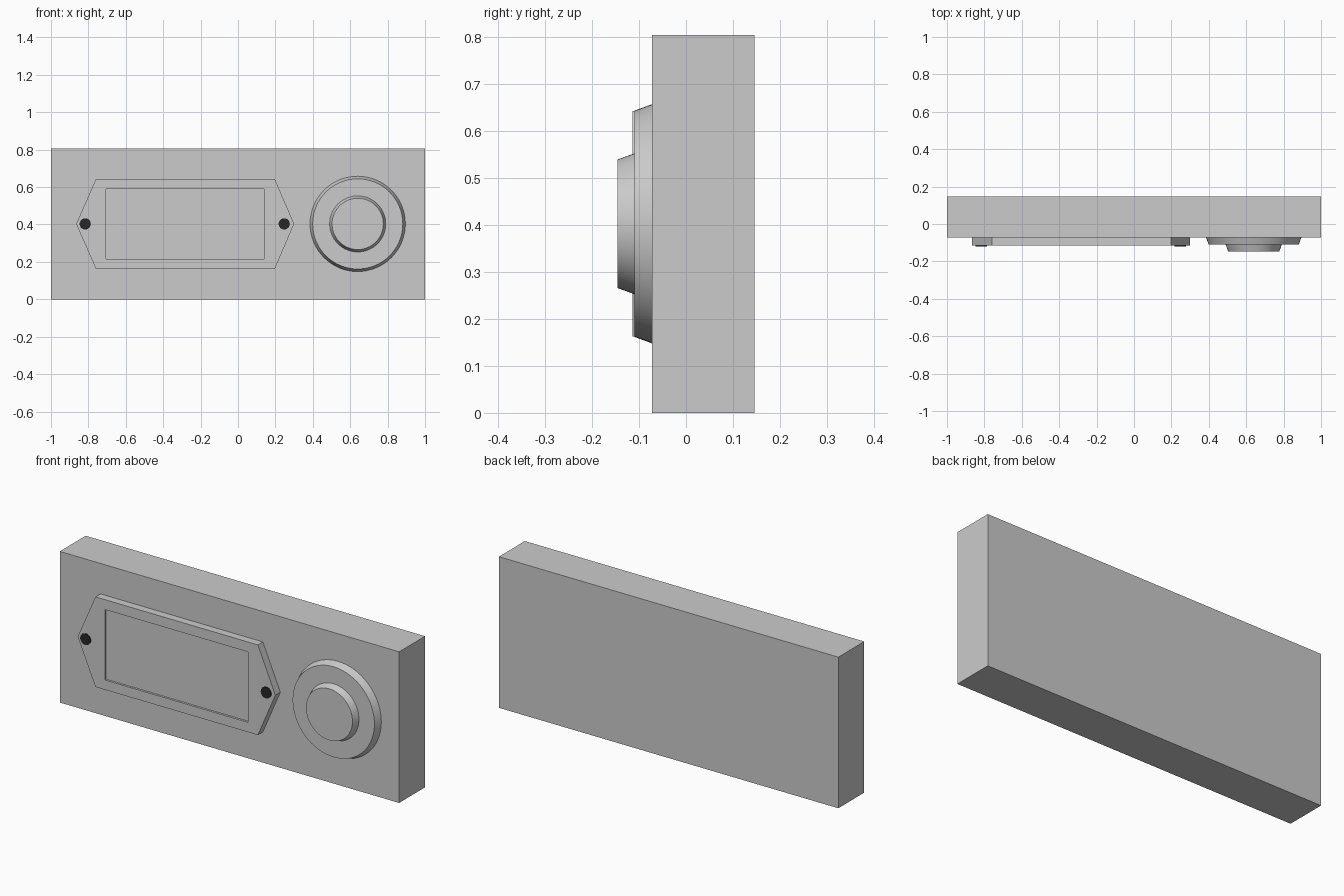
import bpy, bmesh, math

if "Cube" in bpy.data.objects:
    bpy.data.objects.remove(bpy.data.objects["Cube"])

CZ = 0.403       # height of the centre line
WALL = -0.072    # front face of the body


def finish(name, bm):
    bmesh.ops.recalc_face_normals(bm, faces=bm.faces)
    mesh = bpy.data.meshes.new(name)
    bm.to_mesh(mesh)
    bm.free()
    ob = bpy.data.objects.new(name, mesh)
    bpy.context.collection.objects.link(ob)
    return ob


def prism(name, outline, y0, y1):
    """Extrude an (x, z) outline from y0 to y1."""
    bm = bmesh.new()
    face = bm.faces.new([bm.verts.new((x, y0, z)) for x, z in outline])
    ext = bmesh.ops.extrude_face_region(bm, geom=[face])["geom"]
    verts = [v for v in ext if isinstance(v, bmesh.types.BMVert)]
    bmesh.ops.translate(bm, verts=verts, vec=(0, y1 - y0, 0))
    return finish(name, bm)


def box(name, x0, x1, z0, z1, y0, y1):
    return prism(name, [(x0, z0), (x1, z0), (x1, z1), (x0, z1)], y0, y1)


def lathe(name, x, profile, sides):
    """Spin an (r, y) profile about the y axis through (x, CZ)."""
    bm = bmesh.new()
    rings = []
    for r, y in profile:
        angles = [2 * math.pi * i / sides for i in range(sides)]
        rings.append([bm.verts.new((x + r * math.cos(a), y, CZ + r * math.sin(a))) for a in angles])
    for a, b in zip(rings, rings[1:]):
        for i in range(sides):
            j = (i + 1) % sides
            bm.faces.new((a[i], a[j], b[j], b[i]))
    bm.faces.new(rings[0])
    bm.faces.new(rings[-1])
    ob = finish(name, bm)
    bpy.ops.object.select_all(action='DESELECT')
    ob.select_set(True)
    bpy.context.view_layer.objects.active = ob
    bpy.ops.object.shade_smooth_by_angle(angle=math.radians(30))
    return ob


# Body
box("body", -1, 1, 0, 0.805, WALL, 0.146)

# Name plate with pointed ends and a shallow window
plate = prism("name_plate", [(-0.865, CZ), (-0.76, 0.163), (0.197, 0.163),
                             (0.30, CZ), (0.197, 0.643), (-0.76, 0.643)], WALL, -0.114)
cutter = box("window_cutter", -0.705, 0.14, 0.215, 0.59, -0.103, -0.2)
cutter.hide_render = True
cutter.hide_set(True)
cut = plate.modifiers.new("window", 'BOOLEAN')
cut.operation = 'DIFFERENCE'
cut.solver = 'EXACT'
cut.object = cutter

# Apply the window cut and drop the helper
bpy.context.view_layer.objects.active = plate
bpy.ops.object.modifier_apply(modifier=cut.name)
bpy.data.objects.remove(cutter)

# Dark screws at both ends of the plate
dark = bpy.data.materials.new("dark_screw")
dark.diffuse_color = (0.02, 0.02, 0.02, 1)
dark.use_nodes = True
dark.node_tree.nodes["Principled BSDF"].inputs["Base Color"].default_value = dark.diffuse_color
for side, x in (("left", -0.817), ("right", 0.247)):
    screw = lathe("screw_" + side, x, [(0.03, -0.11), (0.03, -0.119)], 24)
    screw.data.materials.append(dark)

# Push button on its round base
lathe("button_base", 0.64, [(0.255, WALL), (0.241, -0.11)], 64)
lathe("button", 0.64, [(0.15, -0.11), (0.137, -0.146)], 64)
